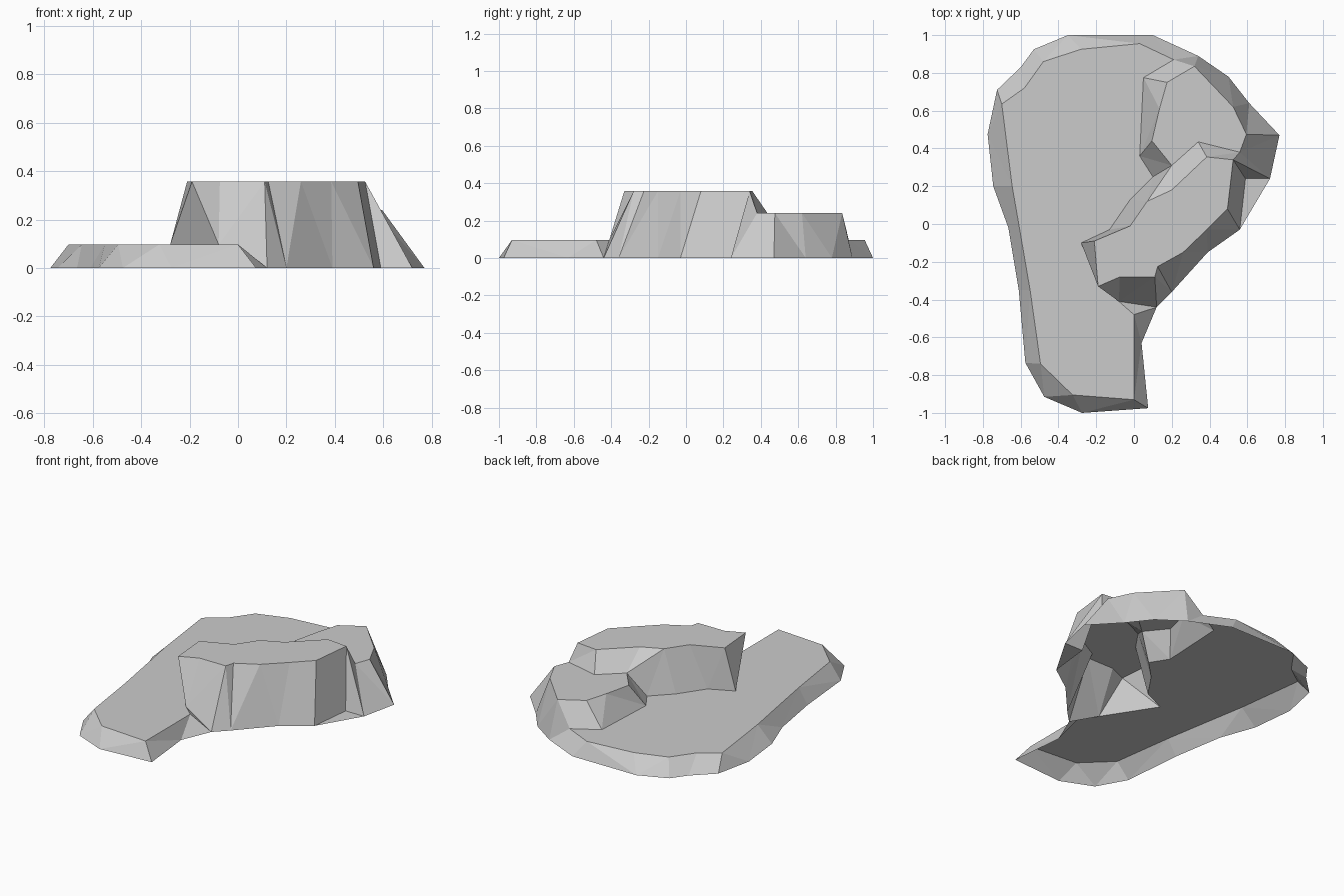
import bpy
import bmesh
from mathutils import Vector

default_cube = bpy.data.objects.get("Cube")
if default_cube:
    bpy.data.objects.remove(default_cube, do_unlink=True)

GROUND, LOW, MIDDLE, HIGH = 0, .097, .24, .357

stone = bpy.data.materials.new("light grey stone")
stone.use_nodes = True
stone_colour = (.6, .6, .6, 1)
stone.diffuse_color = stone_colour
stone.node_tree.nodes["Principled BSDF"].inputs["Base Color"].default_value = stone_colour


def at(height, *points):
    """Place plan points at one height."""
    return [Vector((x, y, height)) for x, y in points]


def strip(upper, lower):
    """Triangles between two edge lines, always taking the shorter diagonal."""
    i = j = 0
    triangles = []
    while i < len(upper) - 1 or j < len(lower) - 1:
        can_up, can_down = i < len(upper) - 1, j < len(lower) - 1
        step_up = can_up and (
            not can_down
            or (upper[i + 1] - lower[j]).length < (upper[i] - lower[j + 1]).length)
        if step_up:
            triangles.append((upper[i], lower[j], upper[i + 1]))
            i += 1
        else:
            triangles.append((upper[i], lower[j], lower[j + 1]))
            j += 1
    return triangles


def ledge(name, plateau, walls, extras=()):
    """Open shell made of a flat plateau, sloping walls and spare triangles."""
    bm = bmesh.new()
    welded = {}

    def add_face(points):
        corners = []
        for p in points:
            key = tuple(round(c, 4) for c in p)
            if key not in welded:
                welded[key] = bm.verts.new(p)
            corners.append(welded[key])
        return bm.faces.new(corners)

    top = add_face(plateau)
    for upper, lower in walls:
        for triangle in strip(upper, lower):
            add_face(triangle)
    for triangle in extras:
        add_face(triangle)
    bmesh.ops.recalc_face_normals(bm, faces=bm.faces[:])
    top.normal_update()
    if top.normal.z < 0:
        bmesh.ops.reverse_faces(bm, faces=bm.faces[:])
    mesh = bpy.data.meshes.new(name)
    bm.to_mesh(mesh)
    bm.free()
    mesh.materials.append(stone)
    bpy.context.collection.objects.link(bpy.data.objects.new(name, mesh))


# Shared corners where the ledges meet
back_notch, = at(LOW, (.21, .87))
back_foot, = at(GROUND, (.34, .89))
inner_nook, = at(LOW, (.1, .25))
west_foot, = at(LOW, (-.28, -.1))
front_foot, = at(LOW, (-.08, -.41))
front_notch, = at(LOW, (0, -.48))
front_ground, = at(GROUND, (.12, -.44))
east_ground, = at(GROUND, (.72, .24))

# Lower ledge: wide crescent with a bevelled bank
low_rim = [back_notch] + at(
    LOW, (.03, .955), (-.28, .925), (-.48, .86), (-.58, .72), (-.7, .635),
    (-.645, .2), (-.61, 0), (-.55, -.35), (-.495, -.74), (-.325, -.905),
    (0, -.93)) + [front_notch]
low_bank = [back_foot] + at(
    GROUND, (.1, 1), (-.35, 1), (-.53, .925), (-.6, .83), (-.725, .71),
    (-.775, .475), (-.745, .2), (-.665, -.02), (-.61, -.35), (-.575, -.735),
    (-.475, -.915), (-.275, -1), (.075, -.975), (.04, -.63)) + [front_ground]
upper_foot = [west_foot] + at(LOW, (-.13, -.03), (-.02, .13)) + [inner_nook]
middle_foot = [inner_nook] + at(LOW, (.03, .36), (.05, .775)) + [back_notch]
ledge("lower_ledge",
      low_rim + [front_foot] + upper_foot + middle_foot[1:-1],
      [(low_rim, low_bank)],
      [(front_notch, front_foot, front_ground)])

# Middle ledge: step between the lower and upper levels
middle_lip = at(MIDDLE, (.2, .31), (.095, .44), (.135, .61), (.175, .75), (.32, .835))
middle_edge = at(MIDDLE, (.32, .835), (.525, .62), (.595, .475), (.56, .38))
middle_ground = [back_foot] + at(GROUND, (.5, .78), (.61, .64), (.77, .47)) + [east_ground]
middle_back = at(MIDDLE, (.34, .435))
ledge("middle_ledge",
      middle_lip + middle_edge[1:] + middle_back,
      [(middle_lip, middle_foot), (middle_edge, middle_ground)],
      [(back_notch, middle_edge[0], back_foot)])

# Upper ledge: each wall runs from the plateau edge to its own foot
north = at(HIGH, (-.21, -.09), (-.02, -.01), (.07, .12), (.2, .18), (.385, .355))
east = at(HIGH, (.525, .34), (.495, .08))
south = [east[-1]] + at(HIGH, (.385, -.03), (.26, -.15), (.125, -.225), (.11, -.28))
front = [south[-1]] + at(HIGH, (-.075, -.28), (-.19, -.33))
east_foot = at(GROUND, (.59, .24), (.56, -.03))
south_foot = [east_foot[-1]] + at(GROUND, (.39, -.15), (.2, -.36)) + [front_ground]
ledge("upper_ledge",
      north + east + south[1:] + front[1:],
      [(north, upper_foot + [middle_lip[0]] + middle_back),
       ([north[-1], east[0]], middle_back + [middle_edge[-1]]),
       ([east[0]], [middle_edge[-1], east_ground, east_foot[0]]),
       (east, east_foot),
       (south, south_foot),
       (front, [front_ground, front_foot]),
       ([front[-1], north[0]], [front_foot, west_foot])],
      [(east_foot[0], east_foot[-1], east_ground),
       (inner_nook, middle_lip[0], middle_foot[1])][:1])
